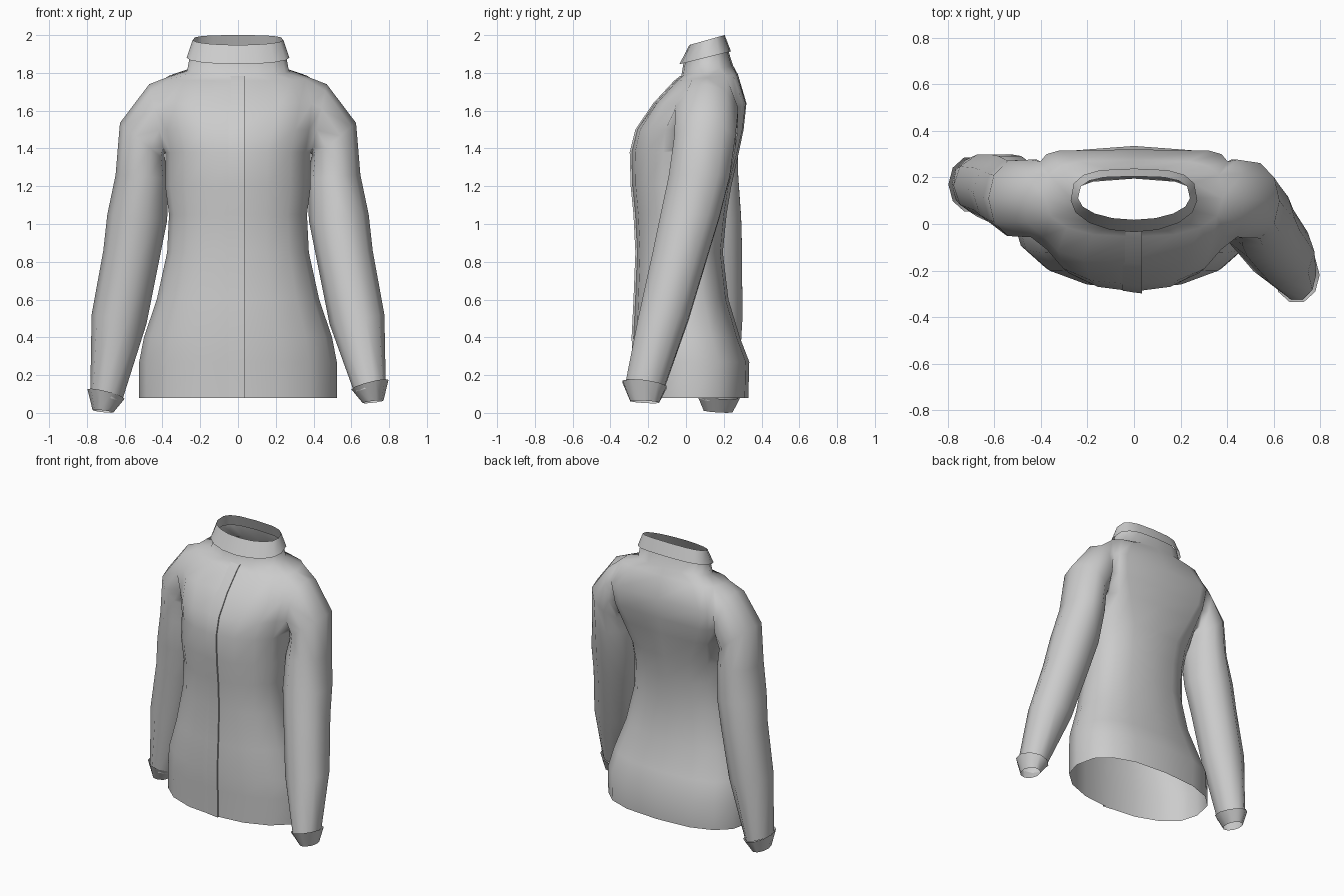
import bpy, bmesh
from math import sin, cos, pi, copysign

cube = bpy.data.objects.get("Cube")
if cube:
    bpy.data.objects.remove(cube)

grey = bpy.data.materials.new("cloth_grey")
grey.use_nodes = True
grey.diffuse_color = (0.6, 0.6, 0.6, 1)
grey.node_tree.nodes["Principled BSDF"].inputs["Base Color"].default_value = (0.6, 0.6, 0.6, 1)

SIDES = 16       # columns around the body
ARM_SIDES = 10   # columns around a sleeve


def power(v, e):
    return copysign(abs(v) ** e, v)


def body_ring(bm, z, half, front, back, tilt=0.0, front_e=0.94, back_e=0.78):
    """Closed ring; smaller exponents make its front or back squarer."""
    mid, depth = (front + back) / 2, (back - front) / 2
    ring = []
    for k in range(SIDES):
        a = 2 * pi * k / SIDES
        e = back_e if sin(a) > 0 else front_e
        y = mid + depth * power(sin(a), e)
        ring.append(bm.verts.new((half * power(cos(a), e), y, z + tilt * (y - mid))))
    return ring


def sleeve_ring(bm, side, outer, inner, mid, depth, tilt=0.0):
    """Ring spanning from an outer to an inner (x, z) point."""
    ring = []
    for j in range(ARM_SIDES):
        a = 2 * pi * j / ARM_SIDES
        t = (1 + cos(a)) / 2
        x = inner[0] + (outer[0] - inner[0]) * t
        z = inner[1] + (outer[1] - inner[1]) * t
        ring.append(bm.verts.new((side * x, mid + depth * sin(a), z + tilt * sin(a))))
    return ring


def bridge(bm, a, b, skip=()):
    n = len(a)
    for k in range(n):
        if k not in skip:
            bm.faces.new((a[k], a[(k + 1) % n], b[(k + 1) % n], b[k]))


def finish(bm, name):
    bmesh.ops.delete(bm, geom=[v for v in bm.verts if not v.link_faces], context='VERTS')
    bmesh.ops.recalc_face_normals(bm, faces=bm.faces)
    for f in bm.faces:
        f.smooth = True
    mesh = bpy.data.meshes.new(name)
    bm.to_mesh(mesh)
    bm.free()
    mesh.materials.append(grey)
    obj = bpy.data.objects.new(name, mesh)
    bpy.context.collection.objects.link(obj)
    return obj


# Body: height, half width, front y, back y, tilt, squareness
PROFILE = [
    (0.08, 0.523, -0.27, 0.33, 0), (0.27, 0.523, -0.275, 0.335, 0),
    (0.40, 0.498, -0.28, 0.285, 0), (0.60, 0.43, -0.27, 0.225, 0),
    (0.85, 0.375, -0.26, 0.195, 0), (1.05, 0.365, -0.27, 0.215, 0),
    (1.20, 0.385, -0.285, 0.24, 0), (1.38, 0.385, -0.29, 0.28, 0, 0.94, 0.42),
    (1.50, 0.40, -0.26, 0.305, 0, 0.8, 0.28), (1.64, 0.41, -0.165, 0.32, 0, 0.65, 0.25),
    (1.775, 0.38, -0.055, 0.275, 0.1, 0.8, 0.5), (1.81, 0.27, -0.025, 0.25, 0.2),
    (1.90, 0.252, -0.01, 0.22, 0.25, 1.0, 0.65),
]
HOLE = 7  # ring at the bottom of the armholes

bm = bmesh.new()
rings = [body_ring(bm, *p) for p in PROFILE]
for i in range(len(rings) - 1):
    skip = (15, 0, 7, 8) if HOLE <= i < HOLE + 3 else ()
    bridge(bm, rings[i], rings[i + 1], skip)

# Sleeves grow out of the armholes: outer point, inner point, depth
SLEEVE = [
    ((0.47, 1.74), (0.39, 1.37), 0.175), ((0.625, 1.535), (0.385, 1.335), 0.17),
    ((0.648, 1.26), (0.37, 1.24), 0.17), ((0.692, 1.05), (0.375, 1.02), 0.165),
    ((0.713, 0.86), (0.415, 0.82), 0.155), ((0.775, 0.52), (0.485, 0.47), 0.14),
    ((0.782, 0.16), (0.615, 0.11), 0.11),
]
ARMS = {  # side: (sleeve centre y for each ring, drop of the wrist)
    1: ((0.11, 0.10, 0.07, 0.02, -0.03, -0.12, -0.219), 0.0),
    -1: ((0.11, 0.11, 0.115, 0.135, 0.15, 0.165, 0.17), 0.05),
}
for side, (centres, drop) in ARMS.items():
    c = 0 if side == 1 else SIDES // 2
    back, front = (c + side) % SIDES, (c - side) % SIDES
    low, high = rings[HOLE], rings[HOLE + 3]
    loop = [high[c], high[back], rings[HOLE + 2][back], rings[HOLE + 1][back], low[back],
            low[c], low[front], rings[HOLE + 1][front], rings[HOLE + 2][front], high[front]]
    for n, ((outer, inner, depth), mid) in enumerate(zip(SLEEVE, centres)):
        d = drop if n == len(SLEEVE) - 1 else 0
        ring = sleeve_ring(bm, side, (outer[0], outer[1] - d),
                           (inner[0], inner[1] - d), mid, depth)
        bridge(bm, loop, ring)
        loop = ring
finish(bm, "jacket_body_and_sleeves")

# Cuffs: flared bands that taper towards the hand
for side, (centres, drop) in ARMS.items():
    bm = bmesh.new()
    mid = centres[-1]
    top = sleeve_ring(bm, side, (0.797, 0.175 - drop), (0.60, 0.125 - drop), mid, 0.122, -0.015)
    end = sleeve_ring(bm, side, (0.77, 0.065 - drop), (0.66, 0.052 - drop), mid, 0.08, -0.005)
    bridge(bm, top, end)
    finish(bm, "left_cuff" if side == 1 else "right_cuff")

# Stand-up collar
bm = bmesh.new()
bridge(bm, body_ring(bm, 1.88, 0.272, -0.035, 0.238, 0.25, 1.0, 0.65),
       body_ring(bm, 1.974, 0.24, 0.018, 0.205, 0.28, 1.0, 0.65))
finish(bm, "collar")

# Front placket: a narrow overlapping edge down the front
bm = bmesh.new()
previous = None
for z, half, front, back, tilt, *_ in PROFILE[:12]:
    z += tilt * (front - back) / 2
    row = [bm.verts.new((x, front + dy, z))
           for x, dy in ((-0.05, 0.004), (0.0, -0.004), (0.035, -0.008), (0.035, 0.003))]
    if previous:
        for k in range(3):
            bm.faces.new((previous[k], previous[k + 1], row[k + 1], row[k]))
    previous = row
placket = finish(bm, "front_placket")
bpy.context.view_layer.objects.active = placket
placket.select_set(True)
bpy.ops.object.shade_smooth_by_angle(angle=pi / 4)
